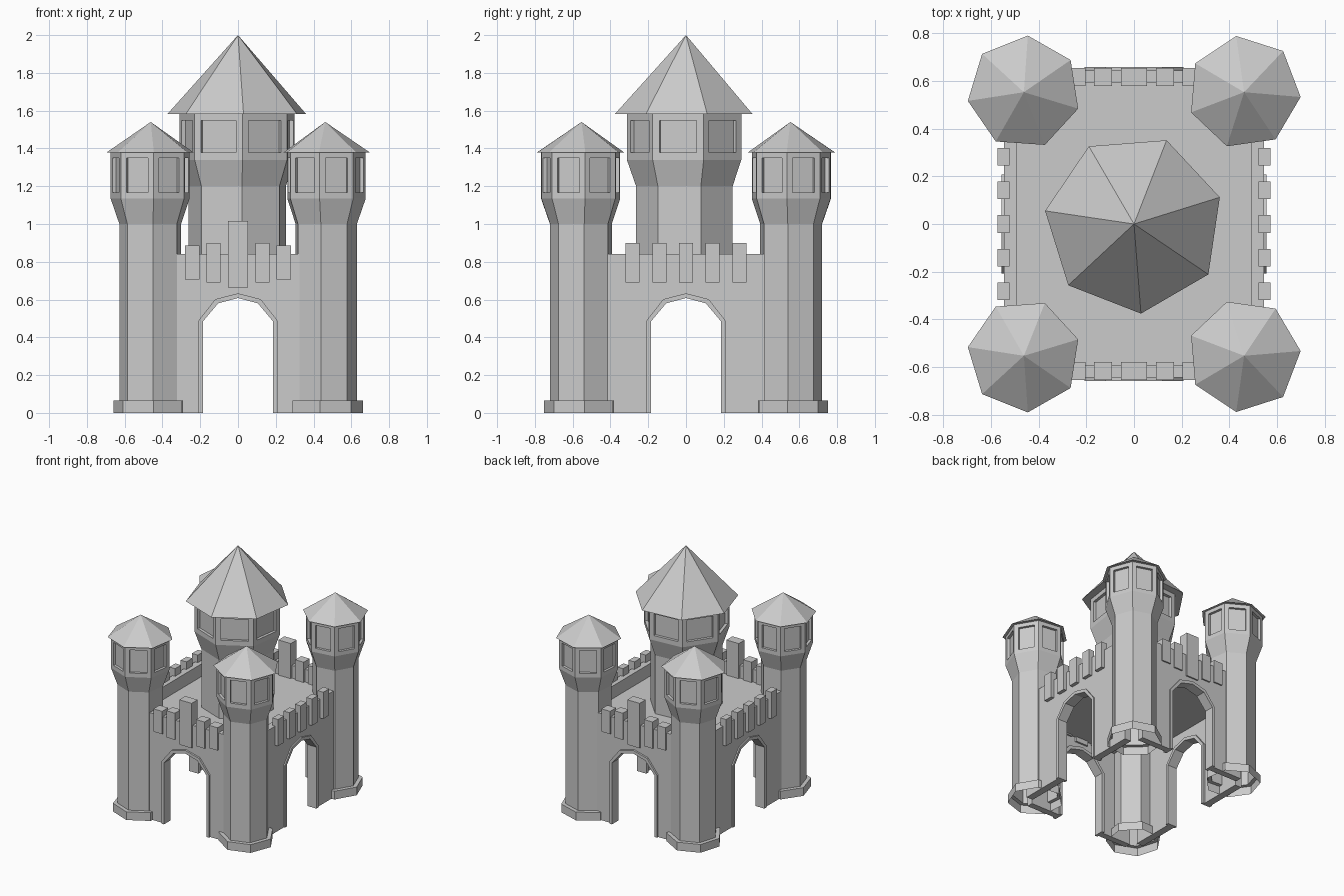
import bpy, bmesh
from math import sin, cos, pi, radians
from mathutils import Matrix, Vector

if "Cube" in bpy.data.objects:
    bpy.data.objects.remove(bpy.data.objects["Cube"])


def finish(name, bm):
    bmesh.ops.recalc_face_normals(bm, faces=bm.faces)
    me = bpy.data.meshes.new(name)
    bm.to_mesh(me)
    bm.free()
    ob = bpy.data.objects.new(name, me)
    bpy.context.collection.objects.link(ob)
    return ob


def lathe(name, profile, x, y, start, window=None, sides=7):
    """Seven-sided surface of revolution; radius 0 closes to a point.
    window=(inset, depth) recesses the faces of the last band."""
    bm = bmesh.new()
    rings = []
    for r, z in profile:
        if r == 0:
            rings.append([bm.verts.new((x, y, z))] * sides)
        else:
            rings.append([bm.verts.new((x + r * cos(start + 2 * pi * k / sides),
                                        y + r * sin(start + 2 * pi * k / sides), z))
                          for k in range(sides)])
    band = []
    for a, b in zip(rings, rings[1:]):
        band = []
        for k in range(sides):
            n = (k + 1) % sides
            vs = list(dict.fromkeys([a[k], a[n], b[n], b[k]]))
            band.append(bm.faces.new(vs))
    if window:
        inset, depth = window
        bm.normal_update()
        bmesh.ops.inset_individual(bm, faces=band, thickness=inset)
        panes = bmesh.ops.extrude_discrete_faces(bm, faces=band)["faces"]
        for f in panes:
            c = f.calc_center_median()
            inward = Vector((x - c.x, y - c.y, 0)).normalized()
            bmesh.ops.translate(bm, verts=f.verts, vec=inward * depth)
    return finish(name, bm)


def slab(name, pts, near, far, turn):
    """Extrude an outline (u, z) between two distances from the centre, facing side `turn`."""
    bm = bmesh.new()
    f = bm.faces.new([bm.verts.new((u, -far, z)) for u, z in pts])
    new = bmesh.ops.extrude_face_region(bm, geom=[f])["geom"]
    bmesh.ops.translate(bm, vec=(0, far - near, 0),
                        verts=[g for g in new if isinstance(g, bmesh.types.BMVert)])
    bm.transform(Matrix.Rotation(turn, 4, 'Z'))
    return finish(name, bm)


def rect(u, w, z0, z1):
    return [(u - w / 2, z0), (u + w / 2, z0), (u + w / 2, z1), (u - w / 2, z1)]


def mirrored(half):
    return half + [(-u, z) for u, z in reversed(half) if u]


# corner towers with windowed drums and roofs
for sx in (-1, 1):
    for sy in (-1, 1):
        side = ("front" if sy < 0 else "back") + ("_left" if sx < 0 else "_right")
        x, y = sx * 0.462, sy * 0.553
        start = sy * radians(86 if sx < 0 else 98)
        lathe("tower_" + side,
              [(0.2, 0), (0.2, 0.065), (0.168, 0.065), (0.168, 1.0),
               (0.215, 1.135), (0.215, 1.38)], x, y, start, (0.045, 0.02))
        lathe("tower_roof_" + side, [(0, 1.378), (0.238, 1.378), (0, 1.54)], x, y, start)

# central keep
lathe("keep", [(0.265, 0.72), (0.265, 1.2), (0.314, 1.34), (0.314, 1.585)],
      0, 0, radians(17.3), (0.053, 0.022))
lathe("keep_roof", [(0, 1.583), (0.377, 1.583), (0, 2.0)], 0, 0, radians(17.3))

# walls, arch trims and battlements on all four sides
inner = mirrored([(0.185, 0), (0.185, 0.485), (0.105, 0.58), (0, 0.608)])
outer = mirrored([(0.208, 0), (0.208, 0.49), (0.12, 0.602), (0, 0.633)])
for k, side in enumerate(("front", "right", "back", "left")):
    turn = k * pi / 2
    if k % 2 == 0:
        half, near, far, trim = 0.46, 0.594, 0.644, 0.658
        step, m_near, m_far = 0.13, 0.58, 0.655
    else:
        half, near, far, trim = 0.55, 0.49, 0.546, 0.556
        step, m_near, m_far = 0.141, 0.523, 0.573
    wall = [(-half, 0)] + outer[::-1] + [(half, 0), (half, 0.84), (-half, 0.84)]
    slab("wall_" + side, wall, near, far, turn)
    slab("arch_trim_" + side, inner + outer[::-1], near - 0.015, trim, turn)
    for i in range(-2, 3):
        box = rect(i * step, 0.074, 0.69, 0.9)
        if k % 2 == 0:
            if i == 0:
                box = rect(0, 0.108, 0.663, 1.017)
            elif abs(i) == 2:
                box = rect(i * 0.121, 0.076, 0.705, 0.885)
        slab(f"merlon_{side}_{i + 3}", box, m_near, m_far, turn)

# courtyard deck
slab("deck", rect(0, 1.0, 0.70, 0.74), -0.61, 0.61, 0)
